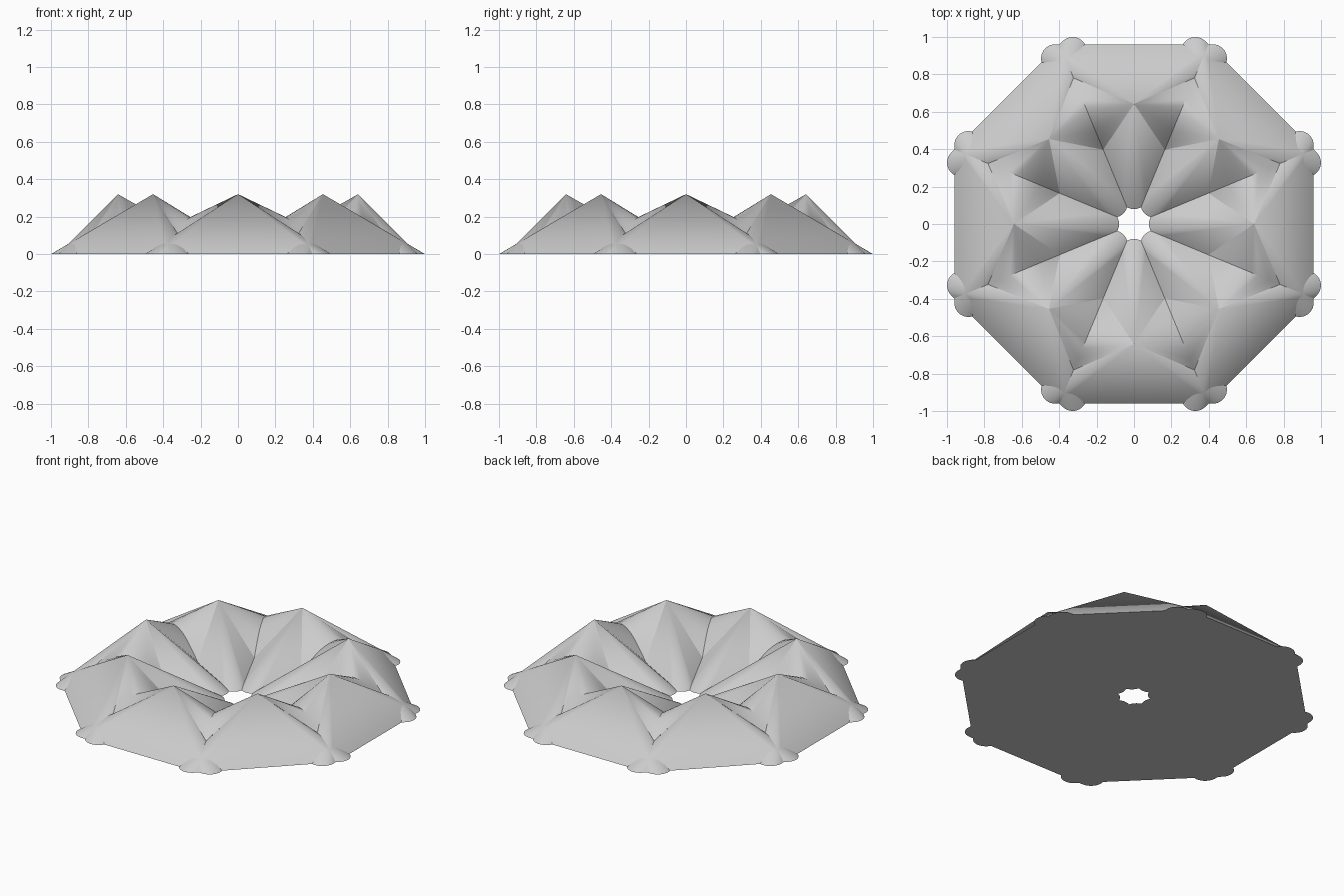
import bpy, bmesh, math
from mathutils import Vector

old = bpy.data.objects.get("Cube")
if old:
    bpy.data.objects.remove(old, do_unlink=True)

COUNT = 8          # peaks around the ring
RING = 0.642       # distance of each peak from the centre
HEIGHT = 0.32
REACH = 0.487      # peak axis to the centre of a rounded corner
ROUND = 0.075      # corner radius
STEPS = 20

grey = bpy.data.materials.new("light_grey")
grey.use_nodes = True
grey.diffuse_color = (0.6, 0.6, 0.6, 1)
grey.node_tree.nodes["Principled BSDF"].inputs["Base Color"].default_value = grey.diffuse_color


def polar(radius, angle, z=0.0):
    return Vector((radius * math.cos(angle), radius * math.sin(angle), z))


def make_mesh(name, bm):
    mesh = bpy.data.meshes.new(name)
    bm.to_mesh(mesh)
    bm.free()
    mesh.materials.append(grey)
    return mesh


def place_ring(name, mesh):
    for i in range(COUNT):
        ob = bpy.data.objects.new(f"{name}_{i + 1}", mesh)
        ob.rotation_euler.z = i * math.tau / COUNT
        bpy.context.collection.objects.link(ob)
    bpy.ops.object.select_all(action='DESELECT')
    ob.select_set(True)
    bpy.context.view_layer.objects.active = ob
    mesh.shade_smooth()
    mesh.set_sharp_from_angle(angle=math.radians(30))


# Pyramid on a rounded triangle, one corner pointing to the centre
bm = bmesh.new()
axis = polar(RING, 0)
outline = []
for corner in range(3):
    middle = math.pi + corner * math.tau / 3
    for s in range(STEPS + 1):
        turn = middle + (s / STEPS - 0.5) * math.tau / 3
        outline.append(bm.verts.new(axis + polar(REACH, middle) + polar(ROUND, turn)))
tip = bm.verts.new(polar(RING, 0, HEIGHT))
bm.faces.new(outline[::-1])
for a, b in zip(outline, outline[1:] + outline[:1]):
    bm.faces.new((a, b, tip))
place_ring("peak", make_mesh("peak", bm))

# Rounded saddle joining each peak to the next: (distance, height) of its arch
ARCH = [(0.43, 0.056), (0.48, 0.1), (0.54, 0.148), (0.58, 0.172), (0.62, 0.187),
        (0.65, 0.193), (0.68, 0.195), (0.72, 0.186), (0.78, 0.156), (0.845, 0.11)]
half = math.pi / COUNT
bm = bmesh.new()
arch = [bm.verts.new(polar(r, half, z)) for r, z in ARCH]
for angle in (0, 2 * half):
    top = bm.verts.new(polar(RING, angle, HEIGHT))
    for a, b in zip(arch, arch[1:]):
        face = bm.faces.new((a, b, top))
        face.normal_update()
        if face.normal.z < 0:
            face.normal_flip()
place_ring("saddle", make_mesh("saddle", bm))
